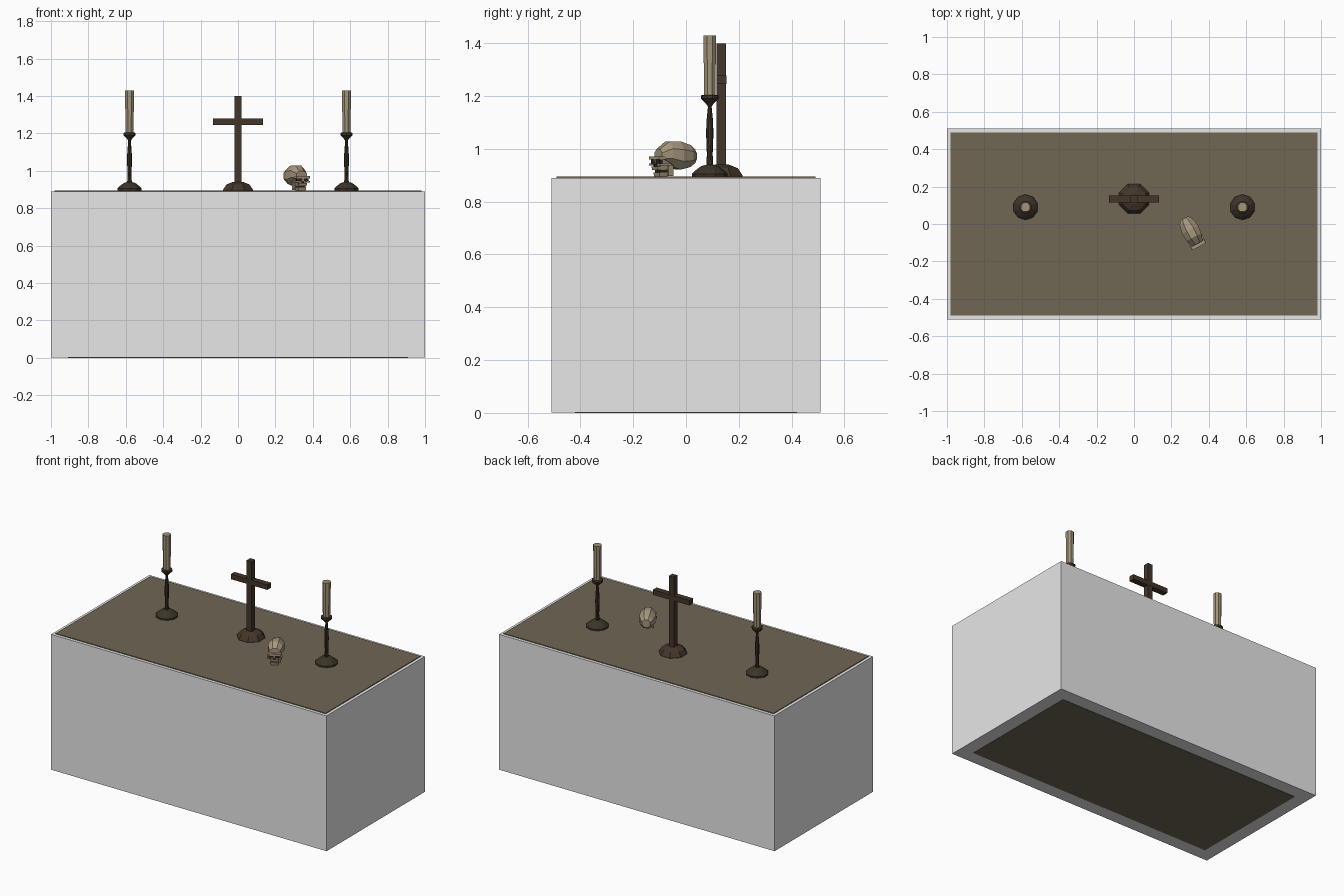
import bpy, bmesh
from math import sin, cos, pi, radians
from mathutils import Matrix, Vector

cube = bpy.data.objects.get("Cube")
if cube:
    bpy.data.objects.remove(cube, do_unlink=True)


def material(name, rgb):
    m = bpy.data.materials.new(name)
    m.use_nodes = True
    m.diffuse_color = (*rgb, 1)
    bsdf = m.node_tree.nodes["Principled BSDF"]
    bsdf.inputs["Base Color"].default_value = (*rgb, 1)
    bsdf.inputs["Roughness"].default_value = 0.8
    return m


CLOTH = material("pale cloth", (0.8, 0.8, 0.8))
TABLE = material("table brown", (0.16, 0.135, 0.09))
WOOD = material("dark wood", (0.055, 0.037, 0.023))
IRON = material("dark bronze", (0.045, 0.034, 0.022))
WAX = material("candle wax", (0.36, 0.30, 0.19))
BONE = material("old bone", (0.38, 0.31, 0.205))
HOLLOW = material("dark hollow", (0.02, 0.016, 0.011))


def finish(name, bm, mat, matrix=Matrix()):
    bmesh.ops.recalc_face_normals(bm, faces=bm.faces)
    mesh = bpy.data.meshes.new(name)
    bm.to_mesh(mesh)
    bm.free()
    mesh.materials.append(mat)
    ob = bpy.data.objects.new(name, mesh)
    ob.matrix_world = matrix
    bpy.context.collection.objects.link(ob)
    return ob


def box(name, centre, size, mat, matrix=Matrix(), taper=1):
    """Box whose lower end can be narrowed by taper."""
    bm = bmesh.new()
    bmesh.ops.create_cube(bm, size=1)
    for v in bm.verts:
        k = taper if v.co.z < 0 else 1
        v.co = Vector((v.co.x * size[0] * k, v.co.y * size[1] * k, v.co.z * size[2]))
        v.co += Vector(centre)
    return finish(name, bm, mat, matrix)


def loft(name, rings, mat, matrix=Matrix()):
    """Skin a list of point rings and cap both ends."""
    bm = bmesh.new()
    rows = [[bm.verts.new(p) for p in ring] for ring in rings]
    n = len(rows[0])
    for a, b in zip(rows, rows[1:]):
        for i in range(n):
            j = (i + 1) % n
            bm.faces.new((a[i], a[j], b[j], b[i]))
    bm.faces.new(rows[0])
    bm.faces.new(rows[-1])
    return finish(name, bm, mat, matrix)


def turned(name, profile, sides, x, y, mat):
    """Faceted turned part from (radius, height) pairs."""
    angles = [2 * pi * (i + 0.5) / sides for i in range(sides)]
    rings = [[(r * cos(a), r * sin(a), z) for a in angles] for r, z in profile]
    return loft(name, rings, mat, Matrix.Translation((x, y, 0)))


# Table: covered block, inner body showing below, inset top panel
box("cloth_cover", (0, 0, 0.446), (2, 1.02, 0.888), CLOTH)
box("table_body", (0, 0, 0.4), (1.82, 0.84, 0.8), TABLE)
box("table_top", (0, 0, 0.885), (1.96, 0.98, 0.02), TABLE)
TOP = 0.893

# Pair of candlesticks with candles
stick = [(0.068, TOP), (0.068, 0.905), (0.05, 0.922), (0.032, 0.935), (0.013, 0.94),
         (0.011, 0.98), (0.014, 1.06), (0.012, 1.11), (0.007, 1.16), (0.012, 1.168),
         (0.034, 1.19), (0.034, 1.202), (0.026, 1.205)]
for side, x in (("left", 0.58), ("right", -0.58)):
    turned(side + "_candlestick", stick, 10, x, 0.09, IRON)
    turned(side + "_candle", [(0.023, 1.2), (0.026, 1.43)], 8, x, 0.09, WAX)

# Standing cross
turned("cross_base", [(0.086, TOP), (0.086, 0.9), (0.066, 0.927), (0.03, 0.94)],
       8, 0, 0.135, WOOD)
box("cross_upright", (0, 0.134, 1.16), (0.036, 0.036, 0.48), WOOD)
box("cross_bar", (0, 0.134, 1.262), (0.266, 0.038, 0.033), WOOD)

# Skull, turned towards its left
SKULL = Matrix.Translation((0.3, -0.03, 0)) @ Matrix.Rotation(radians(28), 4, "Z")
sections = [(0.068, 0.972, 0.026, 0.028), (0.045, 0.973, 0.043, 0.045),
            (0, 0.975, 0.053, 0.058), (-0.045, 0.982, 0.048, 0.05),
            (-0.085, 0.975, 0.034, 0.027)]
octagon = [pi * (i + 0.5) / 4 for i in range(8)]
loft("cranium", [[(w * cos(a), y, z + h * sin(a)) for a in octagon]
                 for y, z, w, h in sections], BONE, SKULL)
box("brow", (0, -0.088, 0.966), (0.08, 0.03, 0.012), BONE, SKULL)
box("face_core", (0, -0.065, 0.942), (0.06, 0.055, 0.04), BONE, SKULL, 0.8)
box("nose_bridge", (0, -0.094, 0.953), (0.01, 0.014, 0.018), BONE, SKULL)
box("nose_hollow", (0, -0.098, 0.938), (0.012, 0.008, 0.012), HOLLOW, SKULL)
box("upper_jaw", (0, -0.083, 0.927), (0.05, 0.036, 0.014), BONE, SKULL, 0.9)
box("lower_jaw", (0, -0.074, 0.902), (0.05, 0.038, 0.018), BONE, SKULL, 0.85)
box("mouth_gap", (0, -0.07, 0.915), (0.042, 0.036, 0.012), HOLLOW, SKULL)
for side, s in (("left", 1), ("right", -1)):
    box(side + "_eye_socket", (s * 0.021, -0.091, 0.953), (0.03, 0.012, 0.016), HOLLOW, SKULL)
    box(side + "_cheekbone", (s * 0.032, -0.076, 0.941), (0.022, 0.05, 0.009), BONE, SKULL)
    box(side + "_jaw_hinge", (s * 0.026, -0.046, 0.918), (0.008, 0.022, 0.04), BONE, SKULL)
